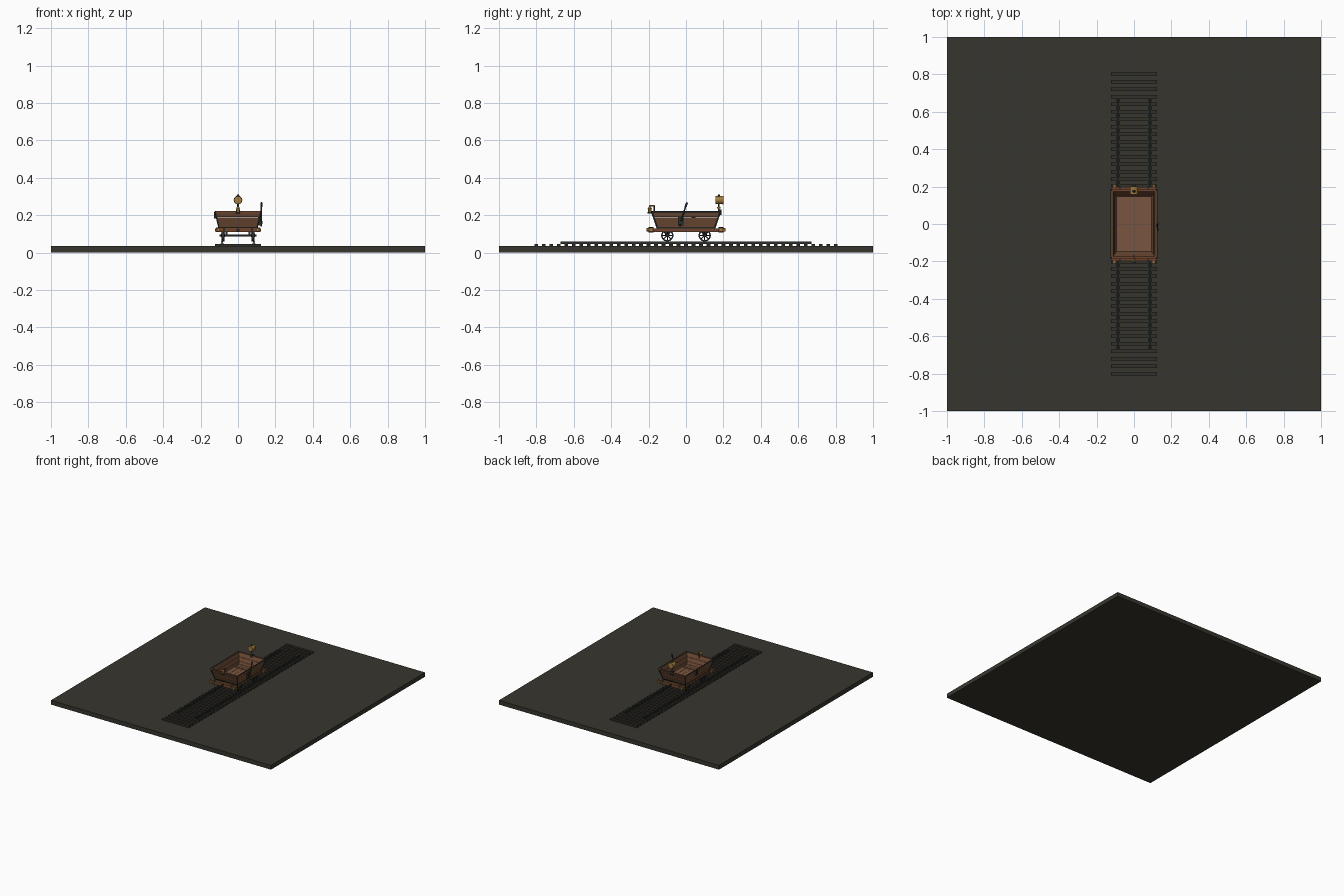
import bpy, bmesh, math
from mathutils import Vector, Matrix

cube = bpy.data.objects.get("Cube")
if cube:
    bpy.data.objects.remove(cube, do_unlink=True)


def material(name, r, g, b):
    m = bpy.data.materials.new(name)
    m.use_nodes = True
    m.diffuse_color = (r, g, b, 1)
    m.node_tree.nodes["Principled BSDF"].inputs["Base Color"].default_value = (r, g, b, 1)
    return m


EARTH = material("dark earth", .038, .036, .027)
TIMBER = material("sleeper timber", .032, .03, .023)
IRON = material("dark iron", .024, .028, .023)
WOOD = material("brown wood", .17, .075, .038)
FLOORWOOD = material("floor wood", .19, .09, .05)
BEAMWOOD = material("red brown beam", .16, .06, .028)
BRASS = material("brass", .36, .2, .05)


def finish(name, bm, mat, smooth=False):
    bmesh.ops.recalc_face_normals(bm, faces=bm.faces)
    mesh = bpy.data.meshes.new(name)
    bm.to_mesh(mesh)
    bm.free()
    mesh.materials.append(mat)
    ob = bpy.data.objects.new(name, mesh)
    bpy.context.collection.objects.link(ob)
    if smooth:
        bpy.ops.object.select_all(action='DESELECT')
        ob.select_set(True)
        bpy.context.view_layer.objects.active = ob
        bpy.ops.object.shade_smooth_by_angle()
    return ob


def add_box(bm, c, s):
    bmesh.ops.create_cube(bm, size=1, matrix=Matrix.Translation(c) @ Matrix.Diagonal((*s, 1)))


def box(name, c, s, mat):
    bm = bmesh.new()
    add_box(bm, c, s)
    return finish(name, bm, mat)


def add_rod(bm, a, b, r, r2=None, n=12):
    a, b = Vector(a), Vector(b)
    d = b - a
    m = Matrix.Translation((a + b) / 2) @ d.to_track_quat('Z', 'Y').to_matrix().to_4x4()
    bmesh.ops.create_cone(bm, cap_ends=True, segments=n, radius1=r,
                          radius2=r if r2 is None else r2, depth=d.length, matrix=m)


def rod(name, a, b, r, mat, r2=None, n=12):
    bm = bmesh.new()
    add_rod(bm, a, b, r, r2, n)
    return finish(name, bm, mat, True)


# Tub half width and half length at a height
Z0, Z1 = .128, .22
def half(z):
    t = (z - Z0) / (Z1 - Z0)
    return .1 + .022 * t, .152 + .032 * t


def course(name, z0, z1, mat, out=0, thick=.009):
    """Tapered rectangular ring following the sloping walls."""
    bm = bmesh.new()
    loops = []
    for z, inset in ((z0, 0), (z1, 0), (z1, thick), (z0, thick)):
        hx, hy = half(z)
        hx, hy = hx + out - inset, hy + out - inset
        loops.append([bm.verts.new((sx * hx, sy * hy, z))
                      for sx, sy in ((-1, -1), (1, -1), (1, 1), (-1, 1))])
    for k in range(4):
        p, q = loops[k], loops[(k + 1) % 4]
        for i in range(4):
            j = (i + 1) % 4
            bm.faces.new((p[i], p[j], q[j], q[i]))
    return finish(name, bm, mat)


# Ground and track
box("ground_slab", (0, 0, .0175), (2, 2, .035), EARTH)
sleepers = box("sleepers", (0, -.8, .04), (.244, .02, .012), TIMBER)
array = sleepers.modifiers.new("row", 'ARRAY')
array.use_relative_offset = False
array.use_constant_offset = True
array.constant_offset_displace = (0, .04, 0)
array.count = 41
for side, sx in (("left", 1), ("right", -1)):
    bm = bmesh.new()
    for z, w, h in ((.048, .018, .004), (.052, .005, .006), (.057, .011, .005)):
        add_box(bm, (sx * .085, 0, z), (w, 1.34, h))
    finish(side + "_rail", bm, IRON)

# Tub walls, rim and floor
for i in range(3):
    step = (Z1 - Z0) / 3
    course(f"wall_course_{i + 1}", Z0 + i * step, Z0 + (i + 1) * step - .0015, WOOD)
course("rim_band", .213, .2215, IRON, out=.002, thick=.004)
course("base_band", .128, .136, IRON, out=.002, thick=.004)
box("floor_base", (0, 0, .128), (.192, .296, .008), IRON)
bm = bmesh.new()
for i in range(5):
    add_box(bm, ((i - 2) * .0378, 0, .133), (.0365, .292, .008))
finish("floor_planks", bm, FLOORWOOD)
for y in (-.1, .1):
    box("floor_batten", (0, y, .139), (.17, .026, .006), FLOORWOOD)

# Corner irons and side straps
bm = bmesh.new()
bx, by = half(Z0)
tx, ty = half(Z1)
for sx in (-1, 1):
    for sy in (-1, 1):
        add_rod(bm, (sx * bx, sy * by, Z0), (sx * tx, sy * ty, Z1), .005, n=4)
finish("corner_irons", bm, IRON)

# Chassis with end beams, buffers and couplings
for sx in (-1, 1):
    box("side_sill", (sx * .088, 0, .119), (.018, .37, .018), BEAMWOOD)
for y in (-.06, .06):
    box("cross_beam", (0, y, .119), (.16, .02, .016), BEAMWOOD)
for sy in (-1, 1):
    box("end_beam", (0, sy * .187, .122), (.236, .024, .026), BEAMWOOD)
    box("end_cap_rail", (0, sy * .182, .216), (.236, .012, .011), BEAMWOOD)
    rod("coupling", (0, sy * .195, .12), (0, sy * .212, .12), .008, IRON)
    for sx in (-1, 1):
        box("beam_clamp", (sx * .075, sy * .187, .122), (.012, .027, .029), IRON)
        rod("buffer", (sx * .105, sy * .196, .122), (sx * .105, sy * .21, .122), .009, BRASS)
        rod("beam_end_bolt", (sx * .115, sy * .187, .122), (sx * .122, sy * .187, .122), .008, BRASS)


# Spoked wheels, axles and bearings
def wheel(name, x, y, z, r):
    bm = bmesh.new()
    rings = []
    sx = 1 if x > 0 else -1
    profile = ((r, -.007), (r, .007), (r - .008, .007), (r - .008, -.007))
    for i in range(24):
        a = math.tau * i / 24
        rings.append([bm.verts.new((x + sx * w, y + q * math.cos(a), z + q * math.sin(a)))
                      for q, w in profile])
    for i in range(24):
        p, q = rings[i], rings[(i + 1) % 24]
        for k in range(4):
            j = (k + 1) % 4
            bm.faces.new((p[k], p[j], q[j], q[k]))
    for i in range(8):
        a = math.tau * i / 8
        add_rod(bm, (x, y, z), (x, y + (r - .005) * math.cos(a), z + (r - .005) * math.sin(a)), .0028, n=6)
    add_rod(bm, (x - .011, y, z), (x + .011, y, z), .009)
    finish(name, bm, IRON, True)


for sy, end in ((-1, "front"), (1, "back")):
    y = sy * .1
    rod(end + "_axle", (-.098, y, .092), (.098, y, .092), .006, IRON)
    for sx, side in ((1, "left"), (-1, "right")):
        wheel(f"{end}_{side}_wheel", sx * .08, y, .092, .033)
        box(f"{end}_{side}_bearing", (sx * .062, y, .104), (.01, .022, .03), IRON)

# Brake lever on the left, tool bracket on the right
rod("brake_lever", (.123, -.035, .14), (.125, .002, .26), .004, IRON)
rod("brake_grip", (.125, -.002, .245), (.125, .005, .268), .0055, IRON)
box("brake_bracket", (.114, -.028, .17), (.016, .03, .05), IRON)
rod("brake_pivot", (.11, -.03, .16), (.13, -.03, .16), .008, IRON)
box("right_bracket", (-.122, .04, .2), (.014, .022, .035), IRON)

# Headlamp on the back wall
box("headlamp_mount", (0, .18, .215), (.022, .02, .03), IRON)
rod("headlamp_post", (0, .175, .215), (0, .175, .263), .005, IRON)
rod("headlamp_collar", (0, .175, .235), (0, .175, .243), .009, BRASS)
rod("headlamp_body", (0, .158, .281), (0, .196, .281), .021, BRASS, n=20)
rod("headlamp_rim", (0, .194, .281), (0, .2, .281), .023, BRASS, n=20)
rod("headlamp_vent", (0, .176, .3), (0, .176, .31), .008, IRON, r2=.005)

# Hanging lantern on the front wall
rod("lantern_post", (0, -.17, .2), (0, -.17, .252), .0035, IRON)
rod("lantern_arm", (0, -.168, .25), (0, -.195, .25), .0035, BRASS)
rod("lantern_hook", (0, -.194, .252), (0, -.194, .24), .0025, IRON)
rod("lantern_cap", (0, -.194, .236), (0, -.194, .246), .012, BRASS, r2=.004)
rod("lantern_body", (0, -.194, .216), (0, -.194, .237), .009, BRASS)
rod("lantern_base", (0, -.194, .21), (0, -.194, .217), .011, IRON)
